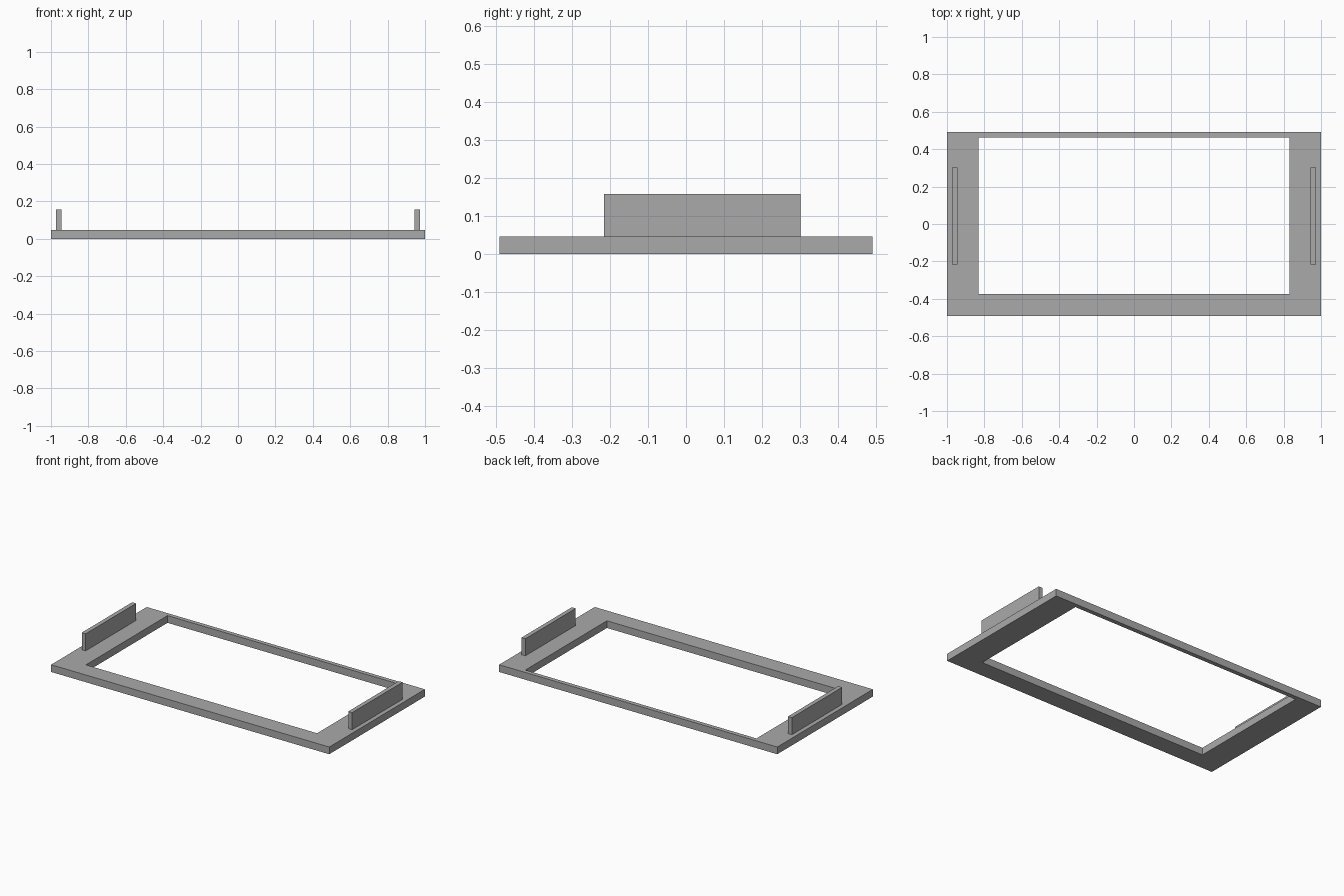
import bpy
import bmesh

cube = bpy.data.objects.get("Cube")
if cube:
    bpy.data.objects.remove(cube, do_unlink=True)

# One flat grey for everything
GREY = (0.4, 0.4, 0.4, 1.0)
grey = bpy.data.materials.new("plain grey")
grey.use_nodes = True
grey.diffuse_color = GREY
grey.node_tree.nodes["Principled BSDF"].inputs["Base Color"].default_value = GREY

FRAME_TOP = 0.047


def rectangle(bm, x0, x1, y0, y1):
    corners = [(x0, y0), (x1, y0), (x1, y1), (x0, y1)]
    return [bm.verts.new((x, y, 0)) for x, y in corners]


def finish(bm, name, bottom, top):
    """Extrude the flat faces up from bottom to top and make an object."""
    result = bmesh.ops.extrude_face_region(bm, geom=bm.faces[:], use_keep_orig=True)
    for v in bm.verts:
        v.co.z = bottom
    for item in result["geom"]:
        if isinstance(item, bmesh.types.BMVert):
            item.co.z = top
    bmesh.ops.recalc_face_normals(bm, faces=bm.faces[:])
    mesh = bpy.data.meshes.new(name)
    bm.to_mesh(mesh)
    bm.free()
    mesh.materials.append(grey)
    obj = bpy.data.objects.new(name, mesh)
    bpy.context.collection.objects.link(obj)
    return obj


# Base frame: a flat ring with a narrow back rail and wide sides
bm = bmesh.new()
outer = rectangle(bm, -1, 1, -0.491, 0.491)
inner = rectangle(bm, -0.831, 0.831, -0.375, 0.463)
for i in range(4):
    j = (i + 1) % 4
    bm.faces.new((outer[i], outer[j], inner[j], inner[i]))
finish(bm, "base_frame", 0, FRAME_TOP)

# Upright plates standing on the two sides
for name, side in (("left_upright_plate", 1), ("right_upright_plate", -1)):
    bm = bmesh.new()
    x0, x1 = sorted((side * 0.944, side * 0.972))
    bm.faces.new(rectangle(bm, x0, x1, -0.216, 0.301))
    finish(bm, name, FRAME_TOP, 0.158)
